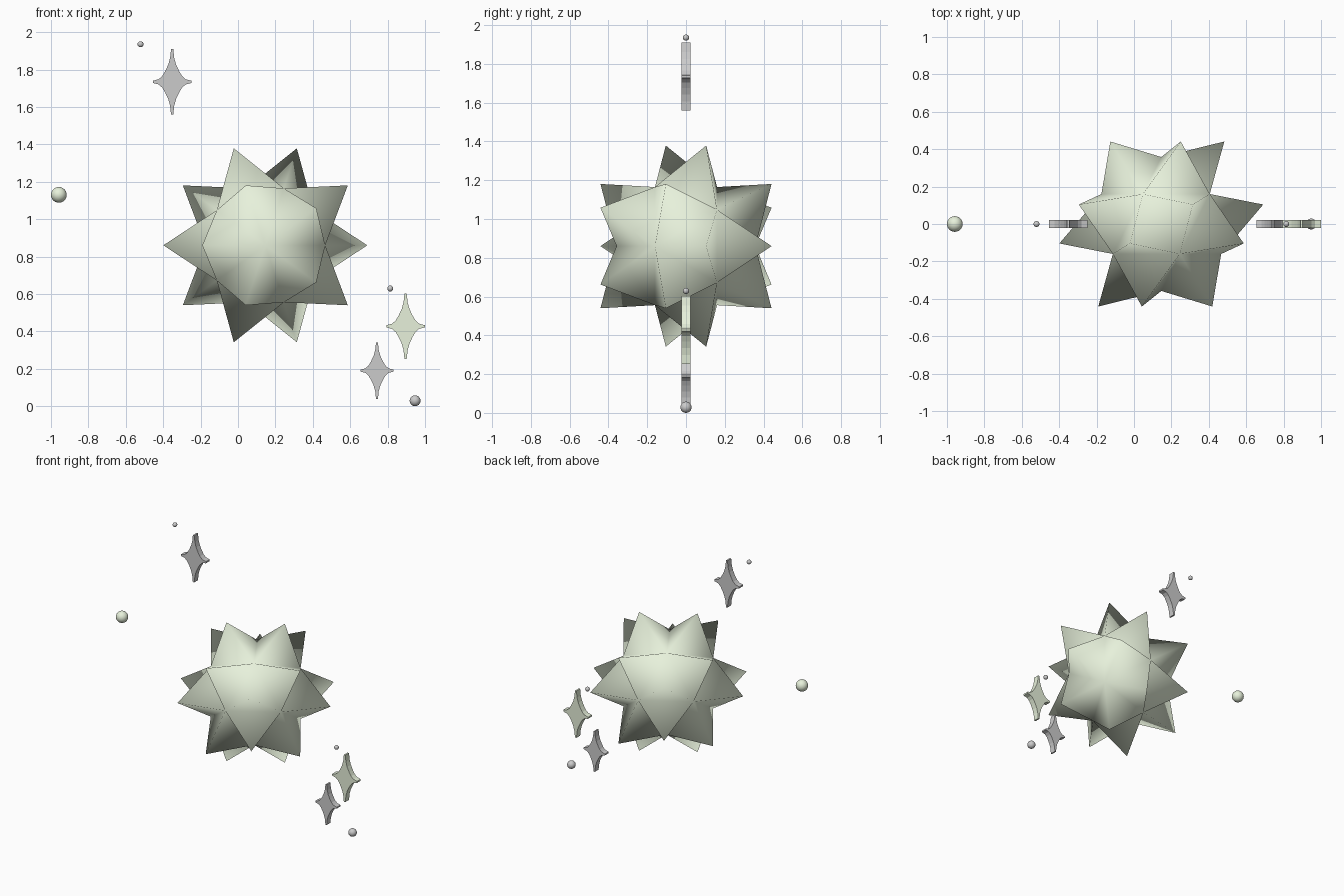
import bpy, bmesh
from math import radians
from mathutils import Matrix

if "Cube" in bpy.data.objects:
    bpy.data.objects.remove(bpy.data.objects["Cube"])

green = bpy.data.materials.new("pale_green")
green.diffuse_color = (0.80, 0.88, 0.71, 1)
green.use_nodes = True
green.node_tree.nodes["Principled BSDF"].inputs["Base Color"].default_value = green.diffuse_color


def finish(bm, name, loc, mat=None):
    bmesh.ops.recalc_face_normals(bm, faces=bm.faces)
    me = bpy.data.meshes.new(name)
    bm.to_mesh(me)
    bm.free()
    ob = bpy.data.objects.new(name, me)
    ob.location = loc
    bpy.context.collection.objects.link(ob)
    if mat:
        me.materials.append(mat)
    return ob


# Spiky body: icosahedron core with a pyramid raised on every face
def spiky_body():
    bm = bmesh.new()
    bmesh.ops.create_icosphere(bm, subdivisions=1, radius=0.358)
    tips = bmesh.ops.poke(bm, faces=bm.faces[:])["verts"]
    for v in tips:
        v.co = v.co.normalized() * 0.555
    bmesh.ops.rotate(bm, verts=bm.verts, matrix=Matrix.Rotation(radians(90), 3, 'X'))
    for f in bm.faces:
        f.smooth = True
    finish(bm, "spiky_body", (0.146, 0, 0.86), green)


# Sparkle: thin four-pointed star with concave sides
def sparkle(name, x, z, s=1.0, mat=None):
    quarter = [(0.103, 0.006), (0.072, 0.014), (0.053, 0.031), (0.037, 0.058),
               (0.021, 0.092), (0.011, 0.128), (0.006, 0.175)]
    half = quarter + [(-a, b) for a, b in reversed(quarter)]
    outline = half + [(-a, -b) for a, b in half]
    bm = bmesh.new()
    face = bm.faces.new([bm.verts.new((a * s, -0.022, b * s)) for a, b in outline])
    side = bmesh.ops.extrude_face_region(bm, geom=[face])["geom"]
    bmesh.ops.translate(bm, vec=(0, 0.044, 0),
                        verts=[g for g in side if isinstance(g, bmesh.types.BMVert)])
    finish(bm, name, (x, 0, z), mat)


# Small round bead
def bead(name, x, z, r, mat=None):
    bm = bmesh.new()
    bmesh.ops.create_uvsphere(bm, u_segments=24, v_segments=16, radius=r)
    for f in bm.faces:
        f.smooth = True
    finish(bm, name, (x, 0, z), mat)


spiky_body()
sparkle("upper_sparkle", -0.352, 1.734)
sparkle("right_sparkle", 0.896, 0.427, 1.0, green)
sparkle("lower_sparkle", 0.743, 0.19, 0.86)
bead("left_bead", -0.958, 1.13, 0.042, green)
bead("upper_bead", -0.521, 1.935, 0.016)
bead("right_bead", 0.814, 0.629, 0.016)
bead("lower_bead", 0.947, 0.029, 0.029)
